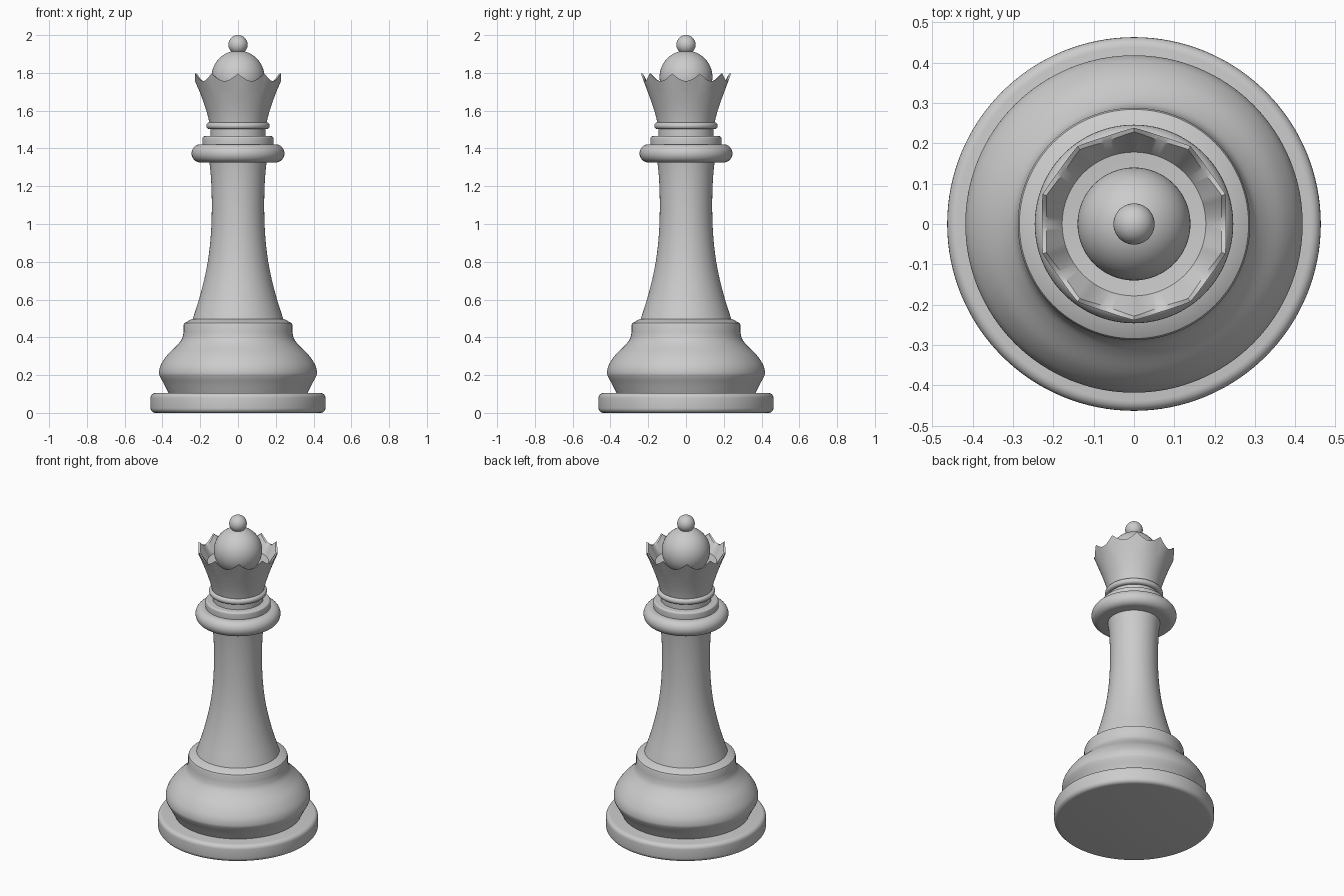
import bpy, math

if "Cube" in bpy.data.objects:
    bpy.data.objects.remove(bpy.data.objects["Cube"])

SEG = 128


def loft(name, rings, angle=35):
    """Closed-round mesh from rings; a ring is (radius, z), or a function of the angle."""
    verts, faces = [], []
    n = 160 if any(callable(r) for r in rings) else SEG
    for ring in rings:
        for i in range(n):
            a = 2 * math.pi * i / n
            r, z = ring(a) if callable(ring) else ring
            verts.append((r * math.cos(a), r * math.sin(a), z))
    for k in range(len(rings) - 1):
        for i in range(n):
            j = (i + 1) % n
            faces.append((k * n + i, k * n + j, (k + 1) * n + j, (k + 1) * n + i))
    faces.append(tuple(reversed(range(n))))
    top = (len(rings) - 1) * n
    faces.append(tuple(range(top, top + n)))
    me = bpy.data.meshes.new(name)
    me.from_pydata(verts, [], faces)
    ob = bpy.data.objects.new(name, me)
    bpy.context.collection.objects.link(ob)
    smooth(ob, angle)
    return ob


def smooth(ob, angle):
    bpy.ops.object.select_all(action='DESELECT')
    ob.select_set(True)
    bpy.context.view_layer.objects.active = ob
    bpy.ops.object.shade_smooth_by_angle(angle=math.radians(angle))


def curve(pts, steps=5):
    """Catmull-Rom curve through profile points."""
    p = [pts[0]] + pts + [pts[-1]]
    out = []
    for i in range(1, len(p) - 2):
        for s in range(steps):
            t = s / steps
            out.append(tuple(0.5 * (2 * b + (c - a) * t + (2 * a - 5 * b + 4 * c - d) * t * t
                                    + (3 * b - a - 3 * c + d) * t ** 3)
                             for a, b, c, d in zip(p[i - 1], p[i], p[i + 1], p[i + 2])))
    return out + [pts[-1]]


def disc(r, z0, z1, b, steps=5):
    """Profile of a disc with rounded rims."""
    arc = [math.pi / 2 * i / steps for i in range(steps + 1)]
    return ([(r - b + b * math.sin(a), z0 + b - b * math.cos(a)) for a in arc]
            + [(r - b + b * math.cos(a), z1 - b + b * math.sin(a)) for a in arc])


def ball(name, r, z):
    bpy.ops.mesh.primitive_uv_sphere_add(segments=64, ring_count=32, radius=r, location=(0, 0, z))
    ob = bpy.context.object
    ob.name = name
    smooth(ob, 35)


# foot and swelling lower body
loft("base_disc", disc(0.463, 0, 0.105, 0.025))
loft("lower_body",
     curve([(0.365, 0.10), (0.39, 0.15), (0.412, 0.19), (0.418, 0.215), (0.408, 0.255),
            (0.375, 0.305), (0.325, 0.355), (0.298, 0.39), (0.288, 0.425)])
     + [(0.288, 0.465), (0.284, 0.475), (0.245, 0.497), (0.22, 0.50)])

# tapered column
loft("column", curve([(0.242, 0.49), (0.226, 0.54), (0.204, 0.61), (0.178, 0.71), (0.157, 0.82),
                      (0.144, 0.94), (0.139, 1.06), (0.140, 1.18), (0.146, 1.28), (0.155, 1.35)]))

# collar and neck rings
loft("collar", [(0.2 + 0.046 * math.sin(math.pi * i / 16), 1.374 - 0.048 * math.cos(math.pi * i / 16))
                for i in range(17)])
loft("upper_ring", disc(0.188, 1.40, 1.465, 0.012))
loft("neck", [(0.145, 1.45), (0.145, 1.55)])
loft("neck_ring", disc(0.168, 1.502, 1.538, 0.017))


# crown with ten scalloped points
def dip(a):
    return abs(math.sin(5 * (a - math.pi / 2)))


def rim(r, z, dr, dz):
    return lambda a: (r - dr * dip(a), z - dz * dip(a))


loft("crown", curve([(0.150, 1.53), (0.162, 1.58), (0.181, 1.64), (0.203, 1.70)], 4)
     + [rim(0.238, 1.797, 0.010, 0.040), rim(0.228, 1.795, 0.012, 0.042),
        (0.178, 1.705), (0.12, 1.70)])

# dome and top ball
ball("dome", 0.14, 1.778)
ball("top_ball", 0.051, 1.949)
